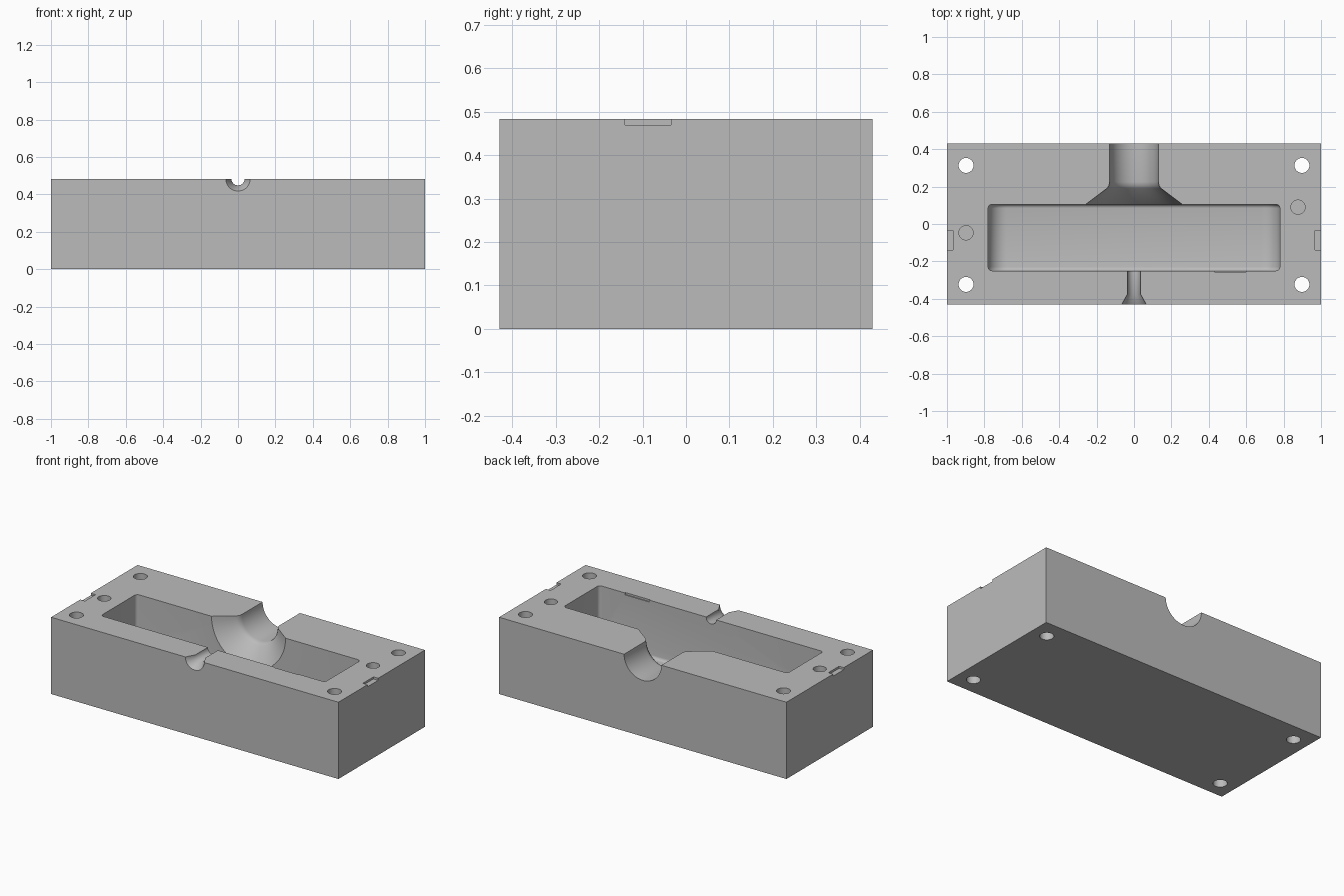
import bpy, bmesh, math
from mathutils import Matrix, Vector

if "Cube" in bpy.data.objects:
    bpy.data.objects.remove(bpy.data.objects["Cube"], do_unlink=True)

TOP = 0.483
HALF_Y = 0.43

grey = bpy.data.materials.new("plain grey")
grey.use_nodes = True
colour = (0.5, 0.5, 0.5, 1)
grey.diffuse_color = colour
grey.node_tree.nodes["Principled BSDF"].inputs["Base Color"].default_value = colour


def make_object(name, bm):
    bmesh.ops.recalc_face_normals(bm, faces=bm.faces)
    mesh = bpy.data.meshes.new(name)
    bm.to_mesh(mesh)
    bm.free()
    mesh.materials.append(grey)
    obj = bpy.data.objects.new(name, mesh)
    bpy.context.collection.objects.link(obj)
    return obj


def box(name, low, high):
    bm = bmesh.new()
    low, high = Vector(low), Vector(high)
    size = Matrix.Diagonal((*(high - low), 1))
    bmesh.ops.create_cube(bm, size=1, matrix=Matrix.Translation((low + high) / 2) @ size)
    return make_object(name, bm)


def drill(name, x, y, bottom, radius):
    bm = bmesh.new()
    height = TOP + 0.1 - bottom
    bmesh.ops.create_cone(bm, cap_ends=True, segments=40, radius1=radius, radius2=radius,
                          depth=height, matrix=Matrix.Translation((x, y, bottom + height / 2)))
    return make_object(name, bm)


def turned(name, profile, segments=64):
    """Solid of revolution about the channel axis; profile is (y, radius)."""
    bm = bmesh.new()
    rings = []
    for y, r in profile:
        angles = [math.tau * i / segments for i in range(segments)]
        rings.append([bm.verts.new((r * math.cos(a), y, TOP + r * math.sin(a))) for a in angles])
    for a, b in zip(rings, rings[1:]):
        for i in range(segments):
            j = (i + 1) % segments
            bm.faces.new((a[i], a[j], b[j], b[i]))
    bm.faces.new(rings[0])
    bm.faces.new(rings[-1])
    return make_object(name, bm)


def rounded_cavity(name, half_x, y0, y1, floor, radius, edge):
    """Trough with large rounded ends and small rounded wall edges."""
    bm = bmesh.new()
    arc = [math.pi / 2 * i / 12 for i in range(13)]
    right = [(half_x - radius + radius * math.sin(a), floor + radius - radius * math.cos(a))
             for a in arc]
    outline = right + [(half_x, TOP + 0.1), (-half_x, TOP + 0.1)]
    outline += [(-x, z) for x, z in reversed(right)]
    face = bm.faces.new([bm.verts.new((x, y0, z)) for x, z in outline])
    out = bmesh.ops.extrude_face_region(bm, geom=[face])
    moved = [v for v in out["geom"] if isinstance(v, bmesh.types.BMVert)]
    bmesh.ops.translate(bm, verts=moved, vec=(0, y1 - y0, 0))
    bmesh.ops.recalc_face_normals(bm, faces=bm.faces)
    rims = [e for e in bm.edges if abs(e.verts[0].co.y - e.verts[1].co.y) < 1e-5]
    bmesh.ops.bevel(bm, geom=rims, offset=edge, segments=4, profile=0.5, affect="EDGES")
    return make_object(name, bm)


# Solid block
block = box("mould_block", (-1, -HALF_Y, 0), (1, HALF_Y, TOP))

# Main cavity, flared neck and front vent
cutters = [
    rounded_cavity("cavity_cutter", 0.78, -0.25, 0.105, 0.125, 0.1, 0.02),
    turned("neck_cutter", [(0.5, 0.13), (0.225, 0.13), (0.205, 0.134), (0.19, 0.145),
                           (0.105, 0.258), (0.07, 0.258)]),
    turned("vent_cutter", [(-0.46, 0.082), (-0.375, 0.035), (-0.2, 0.035)], 40),
    box("rim_nick_cutter", (0.43, -0.256, TOP - 0.012), (0.6, -0.2, TOP + 0.05)),
]

# Bolt holes through the corners and pry notches at both ends
for side in (-1, 1):
    for y in (0.313, -0.323):
        cutters.append(drill("bolt_cutter", side * 0.898, y, -0.1, 0.04))
    xs = sorted((side * 0.967, side * 1.1))
    cutters.append(box("notch_cutter", (xs[0], -0.14, TOP - 0.013), (xs[1], -0.035, TOP + 0.1)))

# Blind dowel holes
for x, y in ((-0.898, -0.047), (0.877, 0.09)):
    cutters.append(drill("dowel_cutter", x, y, TOP - 0.15, 0.038))

for cutter in cutters:
    cutter.hide_render = True
    mod = block.modifiers.new(cutter.name, "BOOLEAN")
    mod.operation = "DIFFERENCE"
    mod.solver = "EXACT"
    mod.object = cutter

# Bake the cuts and remove the cutters
bpy.context.view_layer.update()
graph = bpy.context.evaluated_depsgraph_get()
result = bpy.data.meshes.new_from_object(block.evaluated_get(graph))
block.modifiers.clear()
block.data = result
for cutter in cutters:
    bpy.data.objects.remove(cutter, do_unlink=True)
result.materials.clear()
result.materials.append(grey)
result.polygons.foreach_set("material_index", [0] * len(result.polygons))

bpy.ops.object.select_all(action="DESELECT")
block.select_set(True)
bpy.context.view_layer.objects.active = block
bpy.ops.object.shade_smooth_by_angle(angle=math.radians(30))
